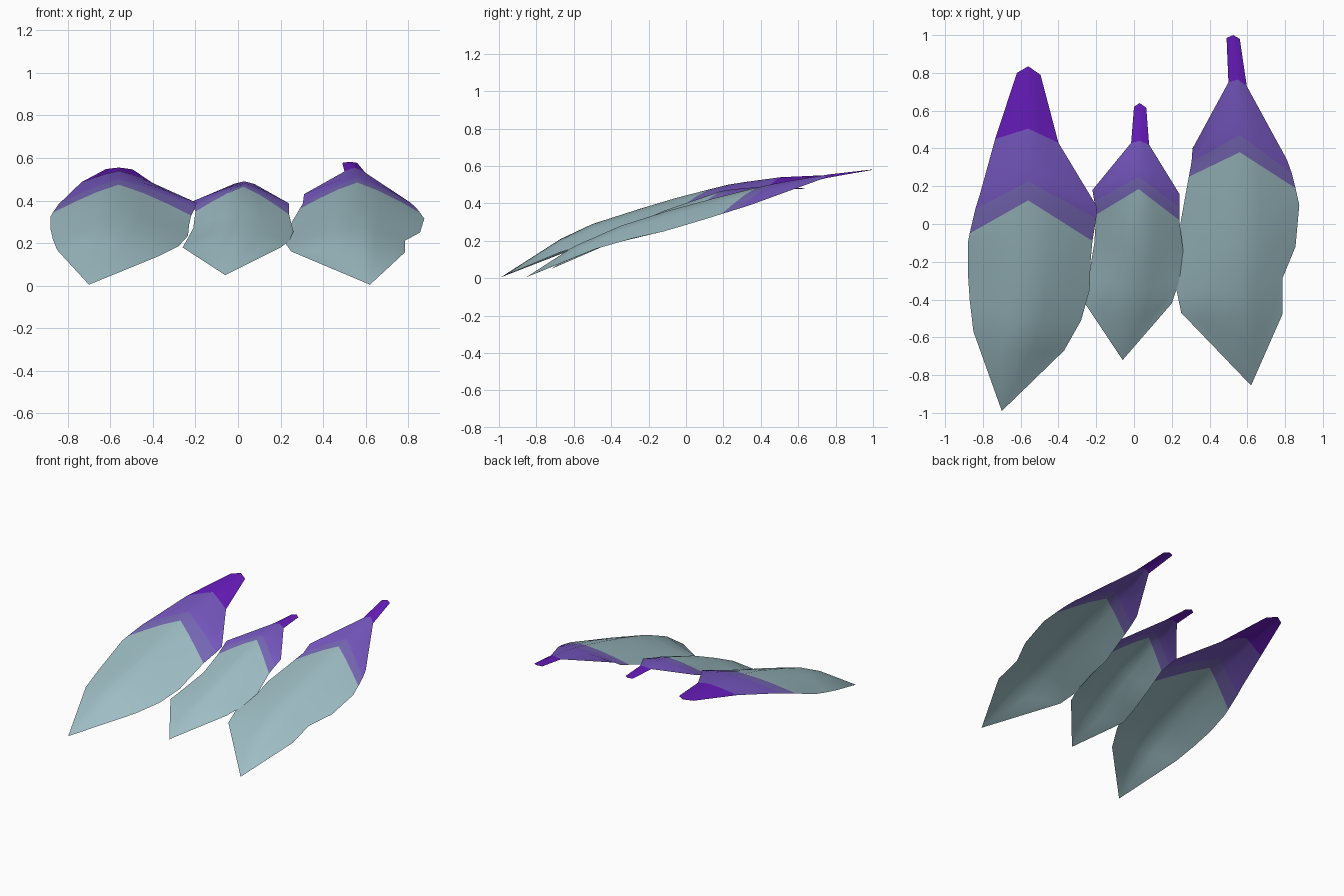
import bpy, bmesh

def material(name, rgb):
    m = bpy.data.materials.new(name)
    m.diffuse_color = (*rgb, 1)
    return m

MATS = [material("grey_teal", (0.34, 0.51, 0.55)),
        material("dusty_violet", (0.19, 0.14, 0.48)),
        material("violet", (0.19, 0.10, 0.55)),
        material("deep_purple", (0.145, 0.012, 0.53))]

def lookup(profile, y):
    """Linear height along a (y, z) profile."""
    for (y0, z0), (y1, z1) in zip(profile, profile[1:]):
        if y <= y1:
            return z0 + (z1 - z0) * max(0, (y - y0) / (y1 - y0))
    return profile[-1][1]

def petal(name, rows, edge, bands):
    """Arched sheet; rows are (left x, y, ridge x, y, z, right x, y) from the front tip back.
    bands holds the first row index of each colour after the first."""
    bm = bmesh.new()
    steps = 3
    grid = []
    for lx, ly, cx, cy, cz, rx, ry in rows:
        left = (lx, ly, lookup(edge, ly))
        right = (rx, ry, lookup(edge, ry))
        line = []
        for i in range(-steps, steps + 1):
            t = abs(i) / steps
            ex, ey, ez = left if i < 0 else right
            line.append(bm.verts.new((cx + (ex - cx) * t, cy + (ey - cy) * t,
                                      cz + (ez - cz) * t ** 1.2)))
        grid.append(line)
    for r, (a, b) in enumerate(zip(grid, grid[1:])):
        for i in range(2 * steps):
            f = bm.faces.new((a[i], a[i + 1], b[i + 1], b[i]))
            f.material_index = sum(r >= k for k in bands)
            f.smooth = True
    bmesh.ops.remove_doubles(bm, verts=bm.verts, dist=0.0005)
    me = bpy.data.meshes.new(name)
    bm.to_mesh(me)
    bm.free()
    for m in MATS:
        me.materials.append(m)
    ob = bpy.data.objects.new(name, me)
    bpy.context.collection.objects.link(ob)
    return ob

# Left petal: broad purple end
petal("left_petal", [
    (-.70, -.99, -.70, -.99, .005, -.70, -.99),
    (-.85, -.57, -.63, -.67, .21, -.37, -.67),
    (-.87, -.40, -.59, -.50, .29, -.28, -.51),
    (-.88, -.25, -.57, -.25, .37, -.235, -.35),
    (-.88, -.10, -.56, -.05, .43, -.23, -.20),
    (-.87, -.05, -.56, .125, .475, -.22, -.09),
    (-.84, .08, -.56, .225, .50, -.20, .03),
    (-.815, .16, -.56, .32, .515, -.195, .09),
    (-.735, .45, -.56, .505, .54, -.40, .43),
    (-.62, .80, -.56, .835, .555, -.495, .79)],
    [(-.99, .005), (-.67, .14), (-.51, .185), (-.25, .265), (-.09, .33),
     (.09, .39), (.44, .485), (.80, .548)], (5, 6, 8))

# Middle petal: small, with a narrow stem
petal("middle_petal", [
    (-.06, -.72, -.06, -.72, .05, -.06, -.72),
    (-.26, -.42, -.02, -.52, .18, .20, -.42),
    (-.24, -.28, .00, -.34, .265, .24, -.30),
    (-.21, -.10, .02, -.12, .36, .26, -.14),
    (-.20, .05, .025, .185, .465, .24, .02),
    (-.21, .12, .025, .25, .475, .24, .09),
    (-.22, .18, .03, .31, .482, .24, .16),
    (-.015, .43, .03, .44, .49, .08, .42),
    (.0, .62, .03, .64, .482, .065, .615)],
    [(-.72, .05), (-.42, .18), (-.30, .21), (-.12, .26), (.04, .345),
     (.17, .39), (.43, .48), (.62, .478)], (4, 5, 7))

# Right petal: broad, with a narrow stem
petal("right_petal", [
    (.62, -.855, .62, -.855, .005, .62, -.855),
    (.25, -.47, .58, -.60, .17, .785, -.48),
    (.225, -.35, .57, -.35, .28, .785, -.29),
    (.25, -.15, .56, -.10, .36, .855, -.12),
    (.245, .0, .56, .14, .425, .875, .10),
    (.29, .25, .56, .38, .485, .855, .19),
    (.305, .33, .56, .47, .505, .835, .27),
    (.31, .40, .56, .55, .52, .81, .34),
    (.50, .75, .55, .765, .555, .597, .73),
    (.49, .985, .525, 1.0, .582, .56, .98)],
    [(-.855, .005), (-.48, .158), (-.30, .21), (-.12, .25), (.10, .315),
     (.34, .39), (.40, .43), (.74, .535), (.98, .577)], (5, 6, 8))
